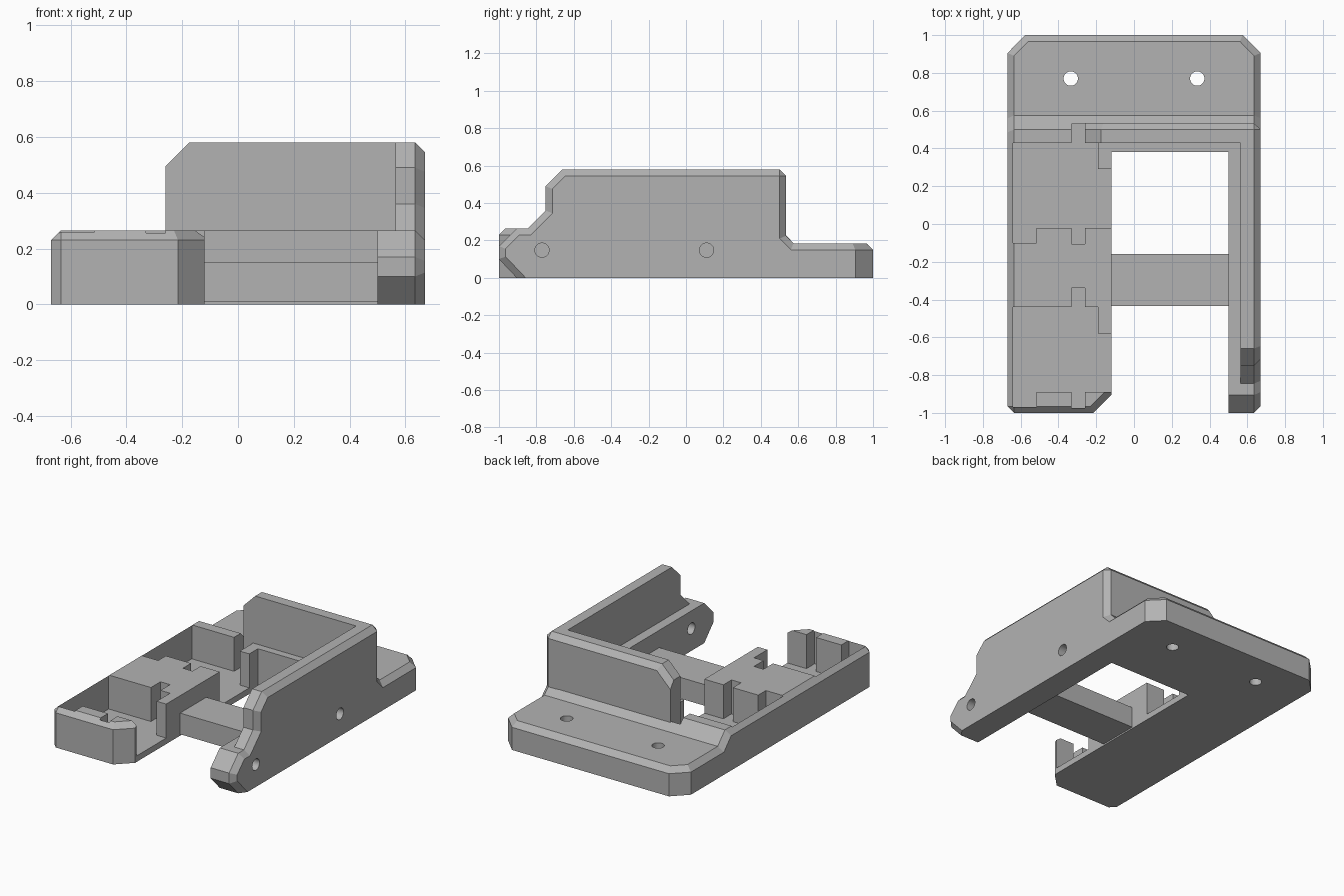
import bpy, bmesh
from math import pi
from mathutils import Matrix, Vector

if "Cube" in bpy.data.objects:
    bpy.data.objects.remove(bpy.data.objects["Cube"])

GREY = (0.45, 0.45, 0.45, 1)
mat = bpy.data.materials.new("plain grey")
mat.use_nodes = True
mat.diffuse_color = GREY
mat.node_tree.nodes["Principled BSDF"].inputs["Base Color"].default_value = GREY

CHAMFER = 0.035
LOW, MID, TOP = 0.185, 0.265, 0.58   # flange, tray and wall heights
WIDE, INNER, BAY = 0.67, 0.5, -0.12  # outer side, arm inside, tray inside
WALL = 0.565


def near(a, b):
    return abs(a - b) < 0.001


def prism(points, to_3d, start, end):
    """Extrude a 2D outline between two positions."""
    bm = bmesh.new()
    face = bm.faces.new([bm.verts.new(to_3d(p, start)) for p in points])
    new = bmesh.ops.extrude_face_region(bm, geom=[face])["geom"]
    shift = Vector(to_3d((0, 0), end)) - Vector(to_3d((0, 0), start))
    bmesh.ops.translate(bm, vec=shift, verts=[v for v in new if isinstance(v, bmesh.types.BMVert)])
    bmesh.ops.recalc_face_normals(bm, faces=bm.faces)
    return bm


def along_x(points, start, end):
    return prism(points, lambda p, d: (d, p[0], p[1]), start, end)


def along_z(points, start, end):
    return prism(points, lambda p, d: (p[0], p[1], d), start, end)


def clip(bm, point, normal):
    """Slice a corner off and close the cut."""
    geom = bm.verts[:] + bm.edges[:] + bm.faces[:]
    bmesh.ops.bisect_plane(bm, geom=geom, plane_co=point, plane_no=normal, clear_outer=True)
    bmesh.ops.holes_fill(bm, edges=[e for e in bm.edges if e.is_boundary], sides=0)
    bmesh.ops.recalc_face_normals(bm, faces=bm.faces)


def chamfer(bm, rule):
    edges = [e for e in bm.edges if rule(e.verts[0].co, e.verts[1].co)]
    bmesh.ops.bevel(bm, geom=edges, offset=CHAMFER, offset_type='OFFSET', segments=1,
                    profile=0.5, affect='EDGES', clamp_overlap=False)
    bmesh.ops.recalc_face_normals(bm, faces=bm.faces)


def side(a, b, x):
    """Outline edges of an outer side face, without its base and rear corner."""
    return (near(a.x, x) and near(b.x, x) and max(a.z, b.z) > 0.001 and min(a.y, b.y) < 0.9)


def rear_rim(a, b):
    return near(a.z, LOW) and near(b.z, LOW) and min(a.y, b.y) > 0.9


def make(name, bm, cutters=()):
    def to_object(label, b):
        mesh = bpy.data.meshes.new(label)
        b.to_mesh(mesh)
        b.free()
        ob = bpy.data.objects.new(label, mesh)
        bpy.context.collection.objects.link(ob)
        return ob

    ob = to_object(name, bm)
    ob.data.materials.append(mat)
    helpers = []
    for c in cutters:
        cut = to_object(name + "_cutter", c)
        cut.hide_render = True
        mod = ob.modifiers.new("cut", 'BOOLEAN')
        mod.operation, mod.solver, mod.object = 'DIFFERENCE', 'EXACT', cut
        helpers.append(cut)
    if helpers:
        # bake the cuts and drop the helpers
        bpy.context.view_layer.update()
        baked = bpy.data.meshes.new_from_object(ob.evaluated_get(bpy.context.evaluated_depsgraph_get()))
        ob.modifiers.clear()
        ob.data = baked
        for h in helpers:
            bpy.data.objects.remove(h)
    return ob


def drill(location, sideways=False):
    bm = bmesh.new()
    matrix = Matrix.Translation(location)
    if sideways:
        matrix = matrix @ Matrix.Rotation(pi / 2, 4, 'Y')
    bmesh.ops.create_cone(bm, cap_ends=True, segments=32, radius1=0.038, radius2=0.038,
                          depth=0.5, matrix=matrix)
    return bm


def pocket(dy):
    """Open-sided bay with keyed slots at both ends."""
    outline = [(-0.64, -0.97), (-0.515, -0.97), (-0.515, -0.89), (-0.33, -0.89),
               (-0.33, -0.975), (-0.26, -0.975), (-0.26, -0.89), (0, -0.89),
               (0, -0.58), (-0.19, -0.58), (-0.19, -0.44), (-0.26, -0.44),
               (-0.26, -0.34), (-0.33, -0.34), (-0.33, -0.44), (-0.64, -0.44)]
    return along_z([(x, y + dy) for x, y in outline], 0.04, 0.5)


# Outline shared by the rear flange pieces
flange = [(0.5, MID), (0.575, LOW), (1, LOW), (1, 0)]

# Tray with two bays, running back into the flange
tray = along_x([(-1, 0), (-1, MID)] + flange, -WIDE, BAY)
clip(tray, (-WIDE, 0.905, 0), (-1, 1, 0))
clip(tray, (BAY, -0.905, 0), (1, -1, 0))
chamfer(tray, lambda a, b: side(a, b, -WIDE) or rear_rim(a, b)
        or (near(a.z, MID) and near(b.z, MID) and max(a.y, b.y) < -0.9))
make("tray", tray, [pocket(0), pocket(0.87), drill((-0.335, 0.77, 0.1))])

# Middle of the flange with the ledge in front of the wall
middle = along_x([(0.38, 0), (0.38, MID)] + flange, BAY, WALL)
chamfer(middle, rear_rim)
make("rear_flange", middle, [drill((0.335, 0.77, 0.1))])

# Tall rear wall with a sloped free end
wall = along_x([(0.43, 0.03), (0.43, TOP), (0.535, TOP), (0.535, 0.03)], -0.26, WALL)
clip(wall, (-0.26, 0, 0.495), (-1, 0, 1))
chamfer(wall, lambda a, b: near(a.y, 0.535) and near(b.y, 0.535) and min(a.z, b.z) > 0.48)
make("rear_wall", wall)

# Tall side arm with a rounded-off nose
nose = [(-0.905, 0), (-1, 0.1), (-1, 0.17), (-0.905, MID)]
arm = along_x(nose + [(-0.845, MID), (-0.75, 0.36), (-0.75, 0.49), (-0.66, TOP), (0.535, TOP),
                      (0.535, 0.225), (0.575, LOW), (1, LOW), (1, 0)], WALL, WIDE)
clip(arm, (WIDE, 0.905, 0), (1, 1, 0))
chamfer(arm, lambda a, b: side(a, b, WIDE) or rear_rim(a, b)
        or all(near(v.y, 0.535) and near(v.z, TOP) for v in (a, b)))
holes = [(0.6, -0.77, 0.148), (0.6, 0.11, 0.148)]
make("side_arm", arm, [drill(h, True) for h in holes])

# Low ledge along the inside of the arm
ledge = along_x(nose + [(0.38, MID), (0.38, 0)], INNER, WALL)
make("side_ledge", ledge, [drill(h, True) for h in holes])

# Cross bar between tray and arm
bar = along_x([(-0.435, 0.01), (-0.435, 0.15), (-0.16, 0.15), (-0.16, 0.01)], BAY, INNER)
make("cross_bar", bar)
